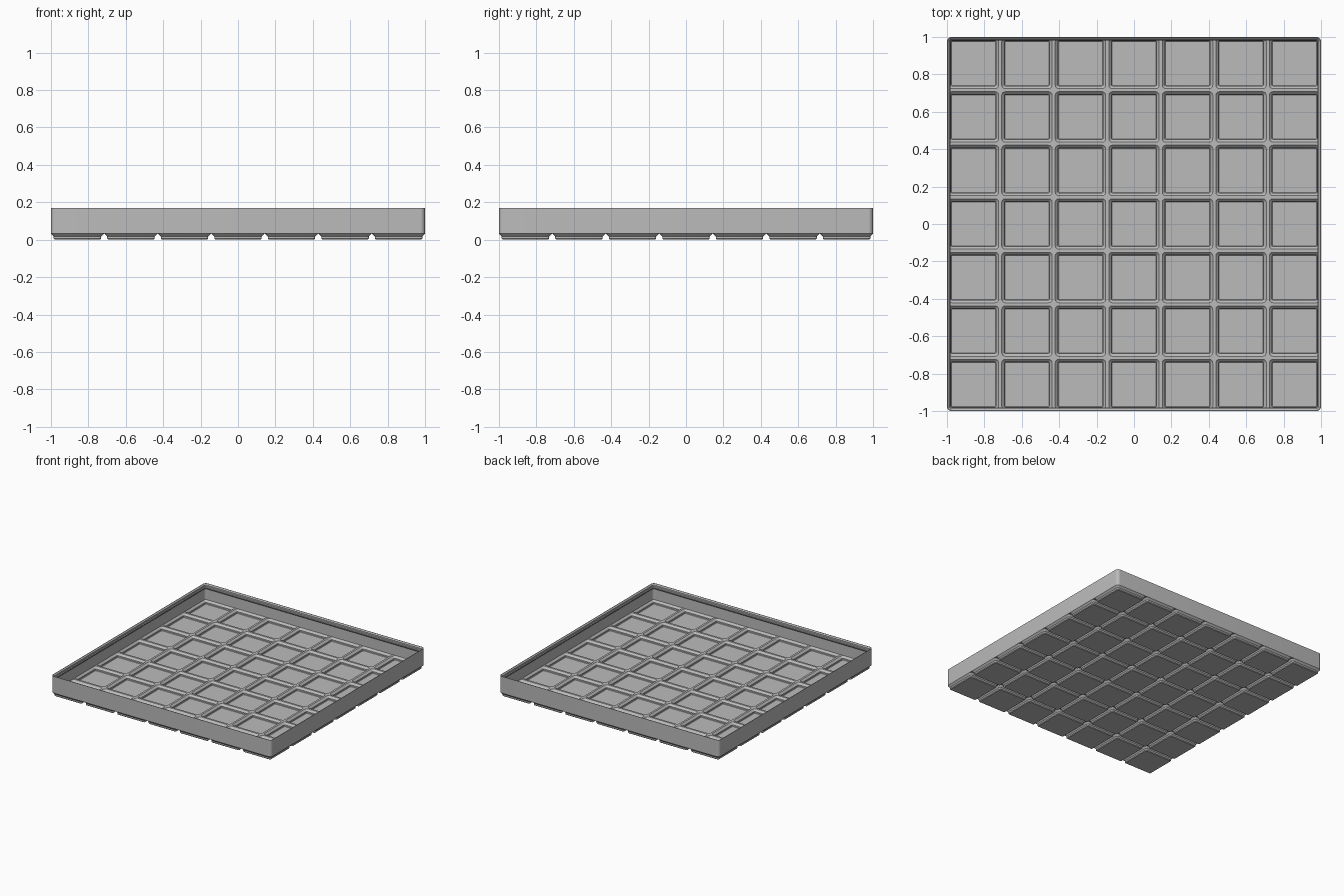
import bpy, bmesh, math

if "Cube" in bpy.data.objects:
    bpy.data.objects.remove(bpy.data.objects["Cube"])

S = 2 / 293.5          # design units (mm) to scene units
N = 7                  # cells per side
PITCH = 42.0
HALF = 146.75          # half width of the tray
RAD = 3.75             # corner radius of the tray
SEG = 6                # segments per rounded corner

grey = bpy.data.materials.new("light grey plastic")
grey.diffuse_color = (0.5, 0.5, 0.5, 1)
grey.use_nodes = True
grey.node_tree.nodes["Principled BSDF"].inputs["Base Color"].default_value = grey.diffuse_color


def corner(sx, sy, half, r):
    """Points of one rounded corner, counter-clockwise."""
    start = {(1, 1): 0, (-1, 1): 90, (-1, -1): 180, (1, -1): 270}[(sx, sy)]
    c = half - r
    return [(sx * c + r * math.cos(math.radians(start + 90 * k / SEG)),
             sy * c + r * math.sin(math.radians(start + 90 * k / SEG)))
            for k in range(SEG + 1)]


QUADS = [(1, 1), (-1, 1), (-1, -1), (1, -1)]


def rounded(half, r):
    return [p for q in QUADS for p in corner(*q, half, r)]


def add_ring(bm, pts, z, cx=0, cy=0):
    return [bm.verts.new(((x + cx) * S, (y + cy) * S, z * S)) for x, y in pts]


def bridge(bm, a, b):
    n = len(a)
    for k in range(n):
        m = (k + 1) % n
        bm.faces.new((a[k], a[m], b[m], b[k]))


def finish(bm, name):
    bmesh.ops.remove_doubles(bm, verts=bm.verts, dist=1e-5)
    me = bpy.data.meshes.new(name)
    bm.to_mesh(me)
    bm.free()
    me.materials.append(grey)
    ob = bpy.data.objects.new(name, me)
    bpy.context.collection.objects.link(ob)
    bpy.ops.object.select_all(action='DESELECT')
    ob.select_set(True)
    bpy.context.view_layer.objects.active = ob
    bpy.ops.object.shade_smooth_by_angle(angle=math.radians(30))


# (half width, corner radius, height)
FOOT = [(17.8, 0.8, 0), (18.6, 1.6, 0.8), (18.6, 1.6, 2.6), (20.75, 3.75, 4.75)]
POCKET = [(19.8, 2.8, 5.4), (17.6, 0.9, 3.2), (17.6, 0.9, 1.6), (17.2, 0.5, 1.2)]


def cell_border(i, j):
    """Square cell outline, rounded and trimmed where it meets the tray edge."""
    cx, cy = (i - 3) * PITCH, (j - 3) * PITCH
    pts = []
    for sx, sy in QUADS:
        at_corner = abs(i - 3 + sx) > 3 and abs(j - 3 + sy) > 3
        pts += corner(sx, sy, 20.75, RAD) if at_corner else corner(sx, sy, 21, 0)
    return [(max(-HALF, min(HALF, x + cx)), max(-HALF, min(HALF, y + cy)))
            for x, y in pts]


# Base: grid of stepped feet, each with a hollow pocket above
bm = bmesh.new()
for i in range(N):
    for j in range(N):
        cx, cy = (i - 3) * PITCH, (j - 3) * PITCH
        border = cell_border(i, j)
        outer = [add_ring(bm, rounded(h, r), z, cx, cy) for h, r, z in FOOT]
        outer.append(add_ring(bm, border, 4.75))
        inner = [add_ring(bm, border, 5.4)]
        inner += [add_ring(bm, rounded(h, r), z, cx, cy) for h, r, z in POCKET]
        for chain in (outer, inner):
            for a, b in zip(chain, chain[1:]):
                bridge(bm, a, b)
        bm.faces.new(outer[0][::-1])
        bm.faces.new(inner[-1])
finish(bm, "base_cells")

# Wall with stacking lip: (inset from outside, height)
WALL = [(0, 4.75), (0, 24.8), (0.6, 24.8), (1.9, 23.5), (1.9, 21.7),
        (2.6, 21.0), (2.6, 19.8), (0.95, 18.15), (0.95, 5.4)]
bm = bmesh.new()
rings = [add_ring(bm, rounded(HALF - d, RAD - d), z) for d, z in WALL]
for a, b in zip(rings, rings[1:]):
    bridge(bm, a, b)
finish(bm, "outer_wall")
